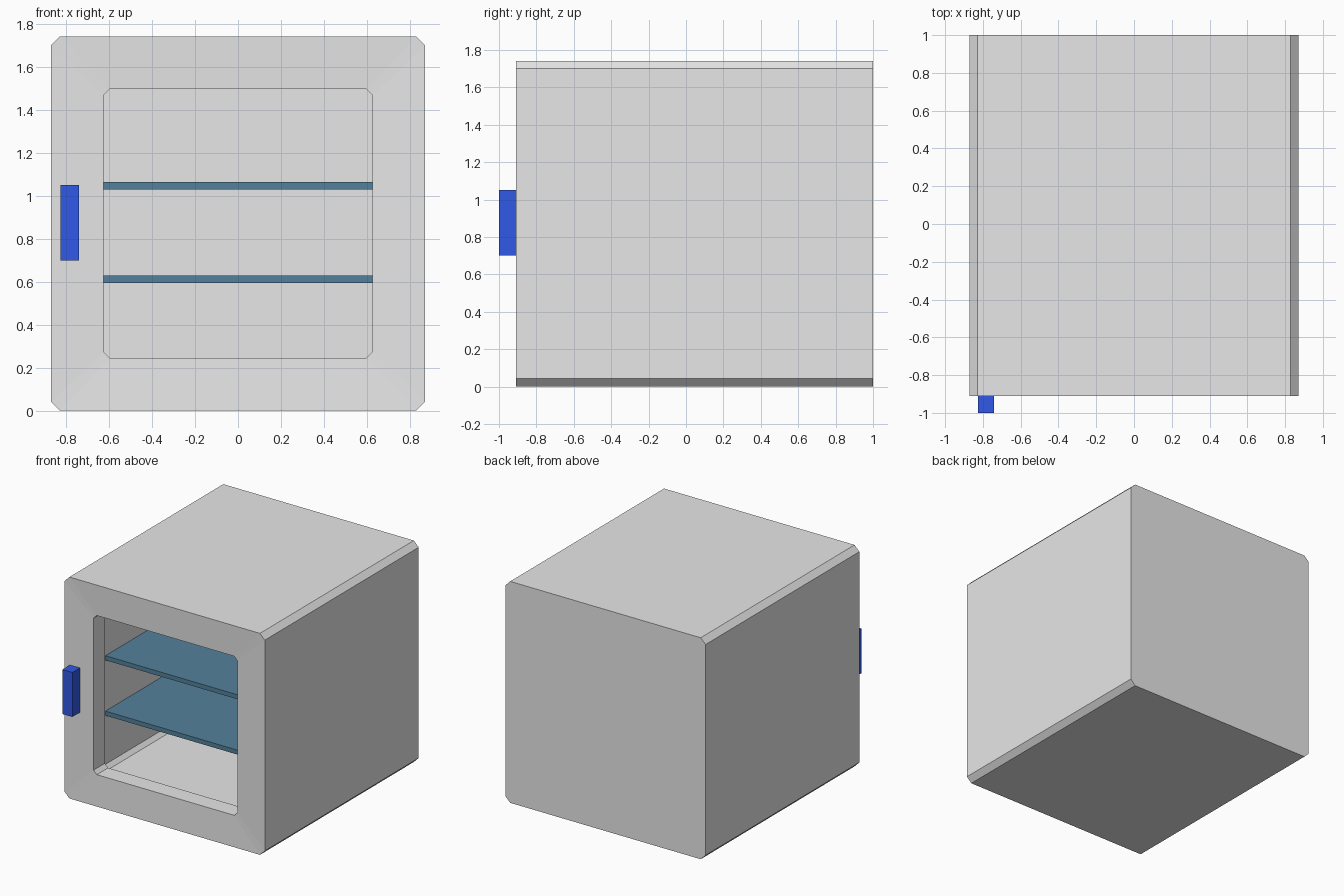
import bpy, bmesh

if "Cube" in bpy.data.objects:
    bpy.data.objects.remove(bpy.data.objects["Cube"])


def material(name, rgb):
    m = bpy.data.materials.new(name)
    m.diffuse_color = (*rgb, 1)
    m.use_nodes = True
    m.node_tree.nodes["Principled BSDF"].inputs["Base Color"].default_value = m.diffuse_color
    return m


GREY = material("light_grey", (0.8, 0.8, 0.8))
TEAL = material("shelf_teal", (0.087, 0.22, 0.33))
BLUE = material("handle_blue", (0.03, 0.10, 0.8))


def finish(bm, name, mat):
    bmesh.ops.recalc_face_normals(bm, faces=bm.faces)
    me = bpy.data.meshes.new(name)
    bm.to_mesh(me)
    bm.free()
    me.materials.append(mat)
    ob = bpy.data.objects.new(name, me)
    bpy.context.collection.objects.link(ob)
    return ob


def box(name, lo, hi, mat):
    bm = bmesh.new()
    bmesh.ops.create_cube(bm, size=1)
    for v in bm.verts:
        v.co = [a + (c + 0.5) * (b - a) for a, b, c in zip(lo, hi, v.co)]
    return finish(bm, name, mat)


def ring(bm, y, half, chamfer, mid=0.872):
    """Square ring with chamfered corners, in the xz plane."""
    h, k = half, half - chamfer
    pts = [(k, -h), (h, -k), (h, k), (k, h), (-k, h), (-h, k), (-h, -k), (-k, -h)]
    return [bm.verts.new((x, y, mid + z)) for x, z in pts]


# Cabinet: rings from the outer back, round the front frame, into the cavity
bm = bmesh.new()
rings = [ring(bm, *r) for r in (
    (1.0, 0.87, 0.042),      # outer back
    (-0.91, 0.87, 0.042),    # outer front
    (-0.90, 0.625, 0.028),   # opening edge, slightly set back
    (-0.76, 0.625, 0.028),   # rear of the front lip
    (-0.76, 0.69, 0.03),     # cavity front
    (0.82, 0.69, 0.03),      # cavity back
)]
for a, b in zip(rings, rings[1:]):
    for i in range(8):
        j = (i + 1) % 8
        bm.faces.new((a[i], a[j], b[j], b[i]))
bm.faces.new(rings[0])
bm.faces.new(rings[-1])
finish(bm, "cabinet", GREY)

# Two shelves spanning the cavity
for name, z in (("lower_shelf", 0.595), ("upper_shelf", 1.03)):
    box(name, (-0.69, -0.66, z), (0.69, 0.82, z + 0.035), TEAL)

# Handle block on the left of the front frame
box("handle", (-0.826, -1.0, 0.70), (-0.74, -0.905, 1.05), BLUE)
